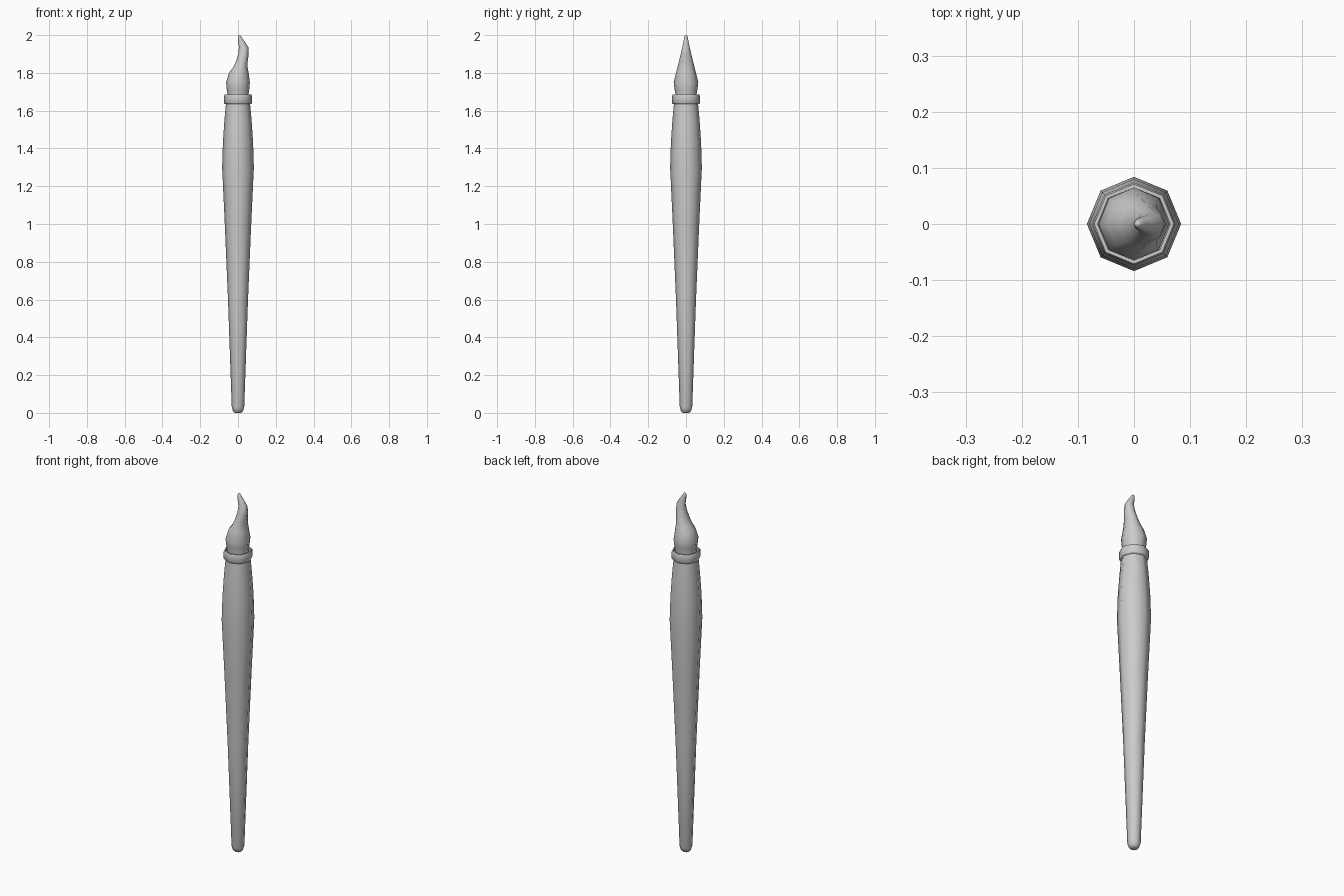
import bpy, bmesh, math

if "Cube" in bpy.data.objects:
    bpy.data.objects.remove(bpy.data.objects["Cube"])

SIDES = 8

grey = bpy.data.materials.new("plain_grey")
grey.use_nodes = True
GREY = (0.6, 0.6, 0.6, 1)
grey.diffuse_color = GREY
grey.node_tree.nodes["Principled BSDF"].inputs["Base Color"].default_value = GREY


def loft(name, sections, closed=False):
    """Skin octagonal sections given as (height, centre x, radius x, radius y)."""
    bm = bmesh.new()
    rings = []
    for z, cx, rx, ry in sections:
        angles = [math.tau * i / SIDES for i in range(SIDES)]
        rings.append([bm.verts.new((cx + rx * math.cos(a), ry * math.sin(a), z)) for a in angles])
    pairs = list(zip(rings, rings[1:]))
    if closed:
        pairs.append((rings[-1], rings[0]))
    else:
        bm.faces.new(rings[0][::-1])
        bm.faces.new(rings[-1])
    for low, high in pairs:
        for i in range(SIDES):
            j = (i + 1) % SIDES
            bm.faces.new((low[i], low[j], high[j], high[i]))
    bmesh.ops.recalc_face_normals(bm, faces=bm.faces)
    mesh = bpy.data.meshes.new(name)
    bm.to_mesh(mesh)
    bm.free()
    mesh.materials.append(grey)
    obj = bpy.data.objects.new(name, mesh)
    bpy.context.collection.objects.link(obj)
    bpy.ops.object.select_all(action="DESELECT")
    obj.select_set(True)
    bpy.context.view_layer.objects.active = obj
    bpy.ops.object.shade_smooth_by_angle(angle=math.radians(60))
    return obj


def turned(profile):
    """Turn (height, radius) pairs into centred round sections."""
    return [(z, 0, r, r) for z, r in profile]


# Long tapered handle with a rounded foot
loft("handle", turned([
    (0, 0.016), (0.008, 0.026), (0.03, 0.033), (0.6, 0.053), (1.0, 0.07),
    (1.3, 0.084), (1.43, 0.08), (1.55, 0.072), (1.66, 0.062)]))

# Collar ring with softened rims
loft("collar", turned([
    (1.635, 0.06), (1.635, 0.07), (1.641, 0.074), (1.679, 0.074),
    (1.685, 0.071), (1.685, 0.065), (1.672, 0.061), (1.66, 0.05)]), closed=True)

# Bristles swelling above the collar and curling to a point
loft("bristles", [
    (1.655, 0, 0.058, 0.056), (1.69, 0, 0.056, 0.056), (1.715, 0, 0.06, 0.061),
    (1.75, 0, 0.063, 0.065), (1.80, 0.004, 0.052, 0.053), (1.83, 0.013, 0.038, 0.045),
    (1.86, 0.02, 0.031, 0.038), (1.90, 0.029, 0.028, 0.028), (1.935, 0.03, 0.025, 0.02),
    (1.965, 0.018, 0.018, 0.014), (1.985, 0.01, 0.011, 0.01), (1.997, 0.007, 0.007, 0.006),
    (2.0, 0.007, 0.003, 0.003)])
